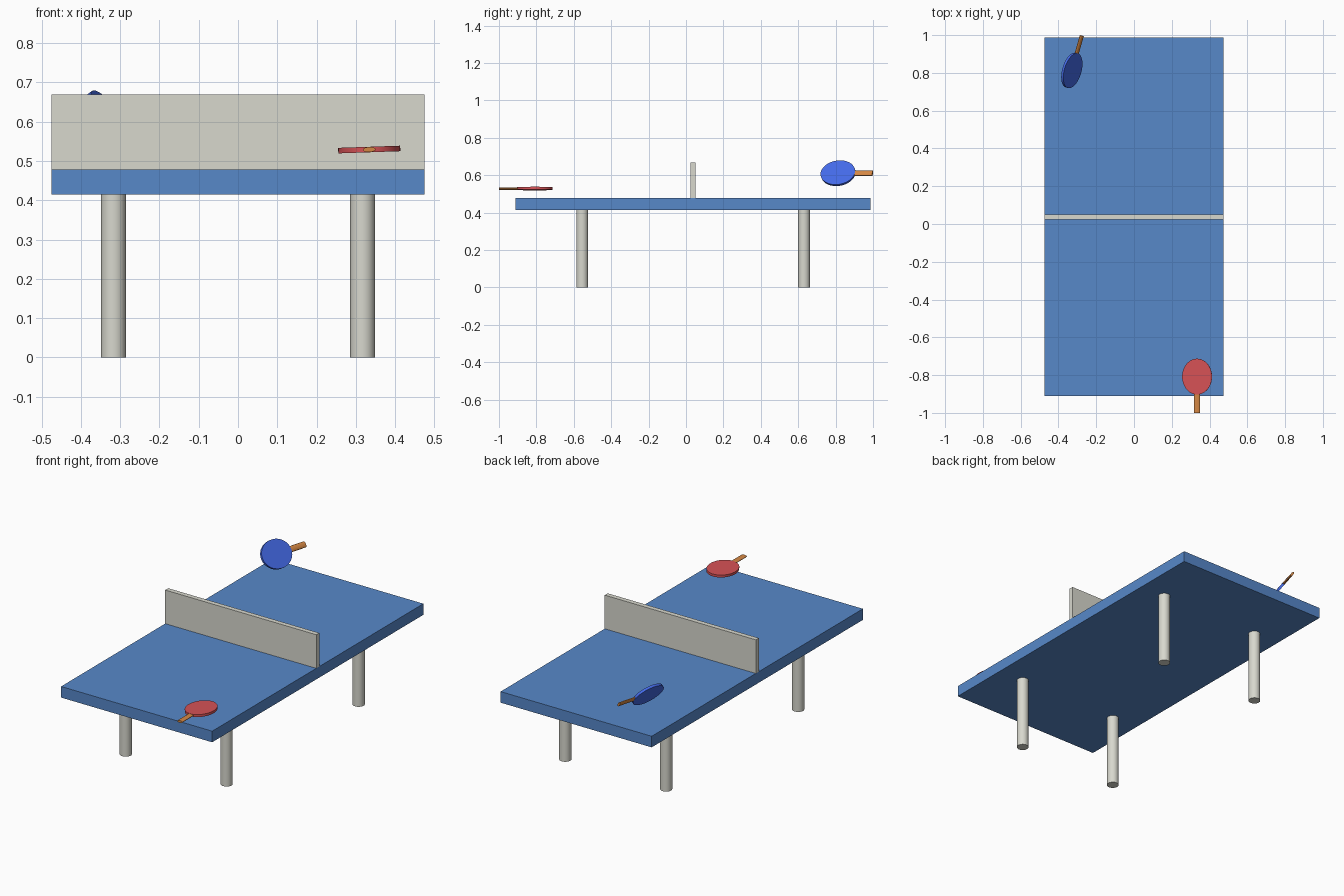
import bpy
from math import radians

if "Cube" in bpy.data.objects:
    bpy.data.objects.remove(bpy.data.objects["Cube"])


def srgb(c):
    c /= 255
    return c / 12.92 if c <= 0.04045 else ((c + 0.055) / 1.055) ** 2.4


def material(name, r, g, b):
    m = bpy.data.materials.new(name)
    m.diffuse_color = (srgb(r), srgb(g), srgb(b), 1)
    m.use_nodes = True
    m.node_tree.nodes["Principled BSDF"].inputs["Base Color"].default_value = m.diffuse_color
    return m


TABLE_BLUE = material("table blue", 87, 136, 201)
PALE_GREY = material("pale grey", 216, 216, 206)
RED = material("paddle red", 214, 82, 86)
BLUE = material("paddle blue", 68, 106, 232)
WOOD = material("handle wood", 212, 135, 68)

CY = 0.038        # table centre in y
TOP = 0.478       # table surface height
UNDER = 0.415     # table underside height


def box(name, loc, size, mat):
    bpy.ops.mesh.primitive_cube_add(size=1, location=loc)
    ob = bpy.context.object
    ob.name = name
    ob.scale = size
    bpy.ops.object.transform_apply(location=False, rotation=False, scale=True)
    ob.data.materials.append(mat)
    return ob


def cylinder(name, loc, size, mat, rot=(0, 0, 0), sides=32):
    """Cylinder along local z with full dimensions size, scaled then rotated."""
    bpy.ops.mesh.primitive_cylinder_add(vertices=sides, radius=0.5, depth=1, location=loc)
    ob = bpy.context.object
    ob.name = name
    ob.scale = size
    ob.rotation_euler = rot
    bpy.ops.object.transform_apply(location=False, rotation=True, scale=True)
    bpy.ops.object.shade_smooth_by_angle(angle=radians(40))
    ob.data.materials.append(mat)
    return ob


# Table top and net
box("table_top", (0, CY, (TOP + UNDER) / 2), (0.95, 1.897, TOP - UNDER), TABLE_BLUE)
box("net", (0, CY, (TOP + 0.669) / 2), (0.95, 0.027, 0.669 - TOP), PALE_GREY)

# Four round legs
for sy, row in ((-1, "front"), (1, "back")):
    for sx, side in ((-1, "left"), (1, "right")):
        cylinder(f"{row}_{side}_leg", (sx * 0.317, CY + sy * 0.593, UNDER / 2),
                 (0.063, 0.063, UNDER), PALE_GREY)


# Paddle: oval blade with a flattened handle along local -y
def paddle(name, mat, loc, rot):
    blade = cylinder(name + "_blade", (0, 0, 0), (0.158, 0.19, 0.014), mat, sides=48)
    handle = cylinder(name + "_handle", (0, -0.137, 0), (0.033, 0.013, 0.11), WOOD,
                      rot=(radians(90), 0, 0), sides=24)
    handle.parent = blade
    blade.location = loc
    blade.rotation_euler = [radians(a) for a in rot]


paddle("red_paddle", RED, (0.334, -0.808, 0.529), (0, -2, 0))
paddle("blue_paddle", BLUE, (-0.329, 0.813, 0.611), (0, -55, 164))
